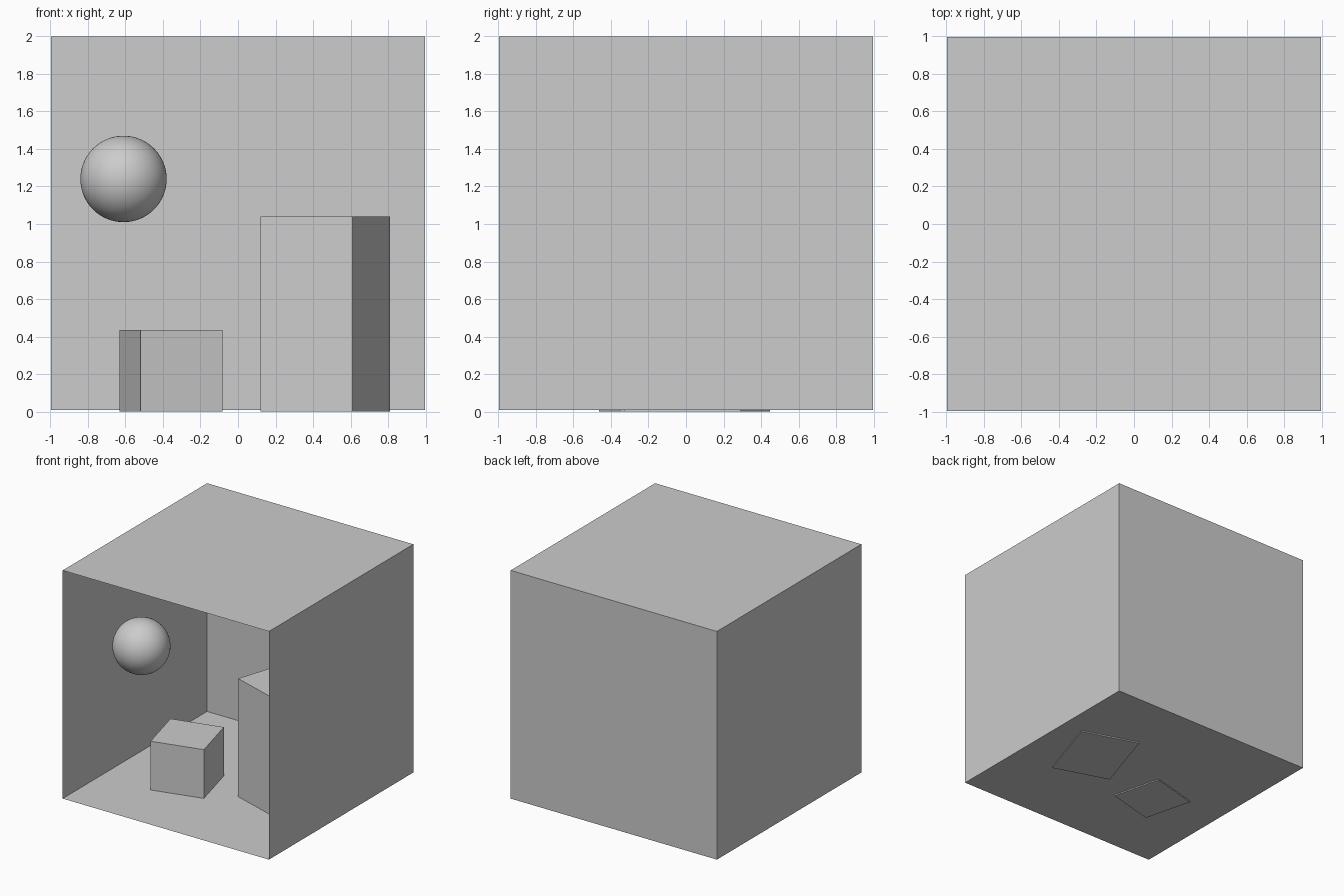
import bpy, bmesh, math

old = bpy.data.objects.get("Cube")
if old:
    bpy.data.objects.remove(old, do_unlink=True)

# Single plain grey for everything
GREY = (0.604, 0.604, 0.604, 1.0)
grey = bpy.data.materials.new("light grey")
grey.diffuse_color = GREY
grey.use_nodes = True
bsdf = next(n for n in grey.node_tree.nodes if n.type == 'BSDF_PRINCIPLED')
bsdf.inputs["Base Color"].default_value = GREY


def block(name, center, size, z0, z1, angle=0.0):
    """Upright box with a given footprint, turned about z by angle degrees."""
    bpy.ops.mesh.primitive_cube_add(size=1)
    ob = bpy.context.object
    ob.name = ob.data.name = name
    for v in ob.data.vertices:
        v.co = (v.co.x * size[0], v.co.y * size[1], v.co.z * (z1 - z0))
    ob.location = (center[0], center[1], (z0 + z1) / 2)
    ob.rotation_euler.z = math.radians(angle)
    ob.data.materials.append(grey)
    return ob


# Room shell: thin-walled cube, open at the front, faces turned inward
room = block("room_shell", (0, 0), (1.99, 1.99), 0.01, 2.0)
bm = bmesh.new()
bm.from_mesh(room.data)
bm.normal_update()
front = [f for f in bm.faces if f.normal.y < -0.9]
bmesh.ops.delete(bm, geom=front, context='FACES')
bmesh.ops.reverse_faces(bm, faces=bm.faces[:])
bm.to_mesh(room.data)
bm.free()

# Blocks standing on the floor, set just into it
block("short_block", (-0.357, -0.19), (0.45, 0.45), 0.0, 0.435, 14.5)
block("tall_block", (0.465, 0.06), (0.515, 0.65), 0.0, 1.04, -18)

# Floating ball
bpy.ops.mesh.primitive_uv_sphere_add(segments=64, ring_count=32, radius=0.23,
                                     location=(-0.61, -0.46, 1.24))
ball = bpy.context.object
ball.name = ball.data.name = "floating_ball"
ball.data.materials.append(grey)
bpy.ops.object.shade_smooth()
